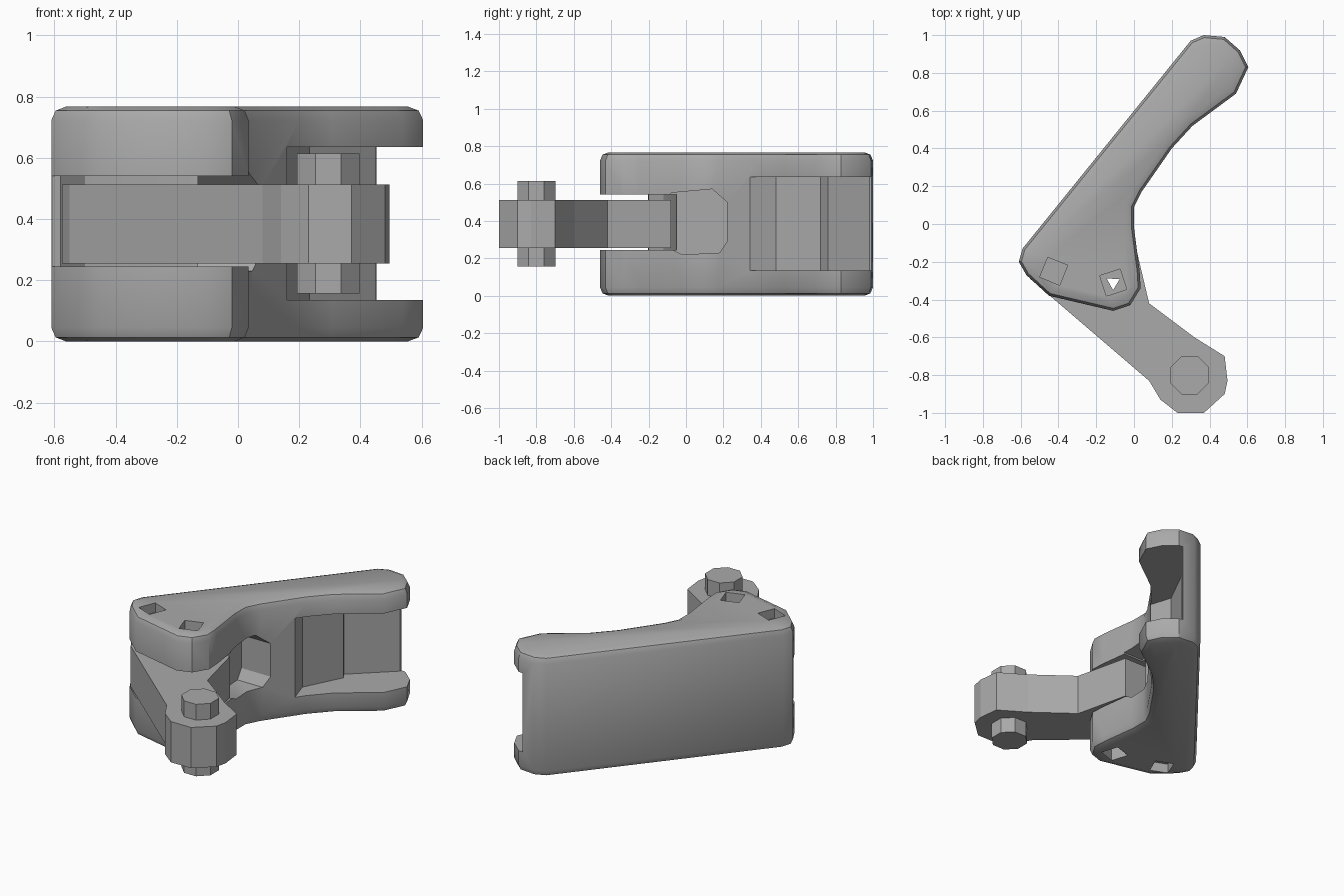
import bpy, bmesh, math
from mathutils import Matrix

if "Cube" in bpy.data.objects:
    bpy.data.objects.remove(bpy.data.objects["Cube"])

grey = bpy.data.materials.new("plain_grey")
grey.use_nodes = True
grey.diffuse_color = (0.4, 0.4, 0.4, 1)
grey.node_tree.nodes["Principled BSDF"].inputs["Base Color"].default_value = (0.4, 0.4, 0.4, 1)


def prism(name, outline, z0, z1, chamfer=0.0):
    """Extrude a plan outline from z0 to z1, optionally chamfering both rims."""
    bm = bmesh.new()
    base = bm.faces.new([bm.verts.new((x, y, z0)) for x, y in outline])
    ext = bmesh.ops.extrude_face_region(bm, geom=[base])
    top = [v for v in ext["geom"] if isinstance(v, bmesh.types.BMVert)]
    bmesh.ops.translate(bm, vec=(0, 0, z1 - z0), verts=top)
    bmesh.ops.recalc_face_normals(bm, faces=bm.faces[:])
    if chamfer:
        rims = [e for e in bm.edges if abs(e.verts[0].co.z - e.verts[1].co.z) < 1e-5]
        bmesh.ops.bevel(bm, geom=rims, offset=chamfer, segments=2, profile=0.5,
                        affect='EDGES', clamp_overlap=False)
    mesh = bpy.data.meshes.new(name)
    bm.to_mesh(mesh)
    bm.free()
    mesh.materials.append(grey)
    ob = bpy.data.objects.new(name, mesh)
    bpy.context.collection.objects.link(ob)
    return ob


def ngon(x, y, r, n, turn=0.0):
    return [(x + r * math.cos(turn + math.tau * i / n),
             y + r * math.sin(turn + math.tau * i / n)) for i in range(n)]


def cut(target, cutter):
    mod = target.modifiers.new(cutter.name, 'BOOLEAN')
    mod.operation = 'DIFFERENCE'
    mod.solver = 'EXACT'
    mod.object = cutter
    bpy.context.view_layer.objects.active = target
    bpy.ops.object.modifier_apply(modifier=mod.name)
    bpy.data.objects.remove(cutter)


def smooth(ob, degrees):
    bpy.ops.object.select_all(action='DESELECT')
    ob.select_set(True)
    bpy.context.view_layer.objects.active = ob
    bpy.ops.object.shade_smooth_by_angle(angle=math.radians(degrees))


# Clevis body: bent plan with a wide hinge end and a rounded far end
body = prism("clevis_body", [
    (-0.59, -0.13), (0.30, 0.97), (0.37, 1.0), (0.48, 0.99), (0.56, 0.92), (0.605, 0.83),
    (0.54, 0.69), (0.31, 0.52), (0.20, 0.40), (0.04, 0.17), (0.0, 0.09), (0.0, -0.02),
    (0.03, -0.25), (0.035, -0.34), (-0.02, -0.43), (-0.11, -0.46), (-0.45, -0.38),
    (-0.57, -0.27), (-0.61, -0.20)], 0.0, 0.767, 0.045)

# Slot between the two hinge lips
cut(body, prism("hinge_slot", [
    (-0.8, -0.23), (-0.58, -0.2), (-0.5, -0.12), (-0.15, -0.05), (0.3, -0.05),
    (0.3, -0.7), (-0.8, -0.7)], 0.245, 0.54))

# Chamfered pocket on the inner side, drawn in the side plane and turned upright
pocket = prism("inner_pocket", [
    (-0.08, 0.25), (-0.02, 0.22), (0.18, 0.23), (0.22, 0.29),
    (0.22, 0.5), (0.14, 0.57), (-0.08, 0.55)], -0.13, 0.3)
pocket.data.transform(Matrix(((0, 0, 1, 0), (1, 0, 0, 0), (0, 1, 0, 0), (0, 0, 0, 1))))
cut(body, pocket)

# Open recess at the far end, with a stepped rear wall
cut(body, prism("end_recess", [
    (0.16, 0.34), (0.115, 0.48), (0.236, 0.72), (0.21, 0.76), (0.45, 0.98),
    (0.47, 1.1), (0.8, 1.1), (0.8, 0.2), (0.25, 0.2)], 0.135, 0.635))

# Shallow sockets and through holes on both lips
for z0, z1 in ((-0.1, 0.06), (0.707, 0.87)):
    cut(body, prism("socket", ngon(-0.425, -0.25, 0.08, 4, 0.4), z0, z1))
cut(body, prism("through_hole", ngon(-0.11, -0.31, 0.08, 4, 1.1), -0.1, 0.9))
smooth(body, 32)

# Swing arm held in the hinge slot
arm = prism("swing_arm", [
    (-0.55, -0.29), (0.08, -0.83), (0.14, -0.93), (0.23, -1.0), (0.37, -1.0),
    (0.48, -0.9), (0.495, -0.83), (0.48, -0.7), (0.32, -0.6), (0.08, -0.42),
    (0.0, -0.08), (-0.2, -0.08), (-0.5, -0.15), (-0.575, -0.22)], 0.255, 0.513)
cut(arm, prism("arm_hole", ngon(-0.11, -0.31, 0.04, 3, 0.5), 0.1, 0.7))

# Eight-sided pin through the free end of the arm
pin = prism("arm_pin", ngon(0.295, -0.80, 0.11, 8, math.pi / 8), 0.157, 0.613)
